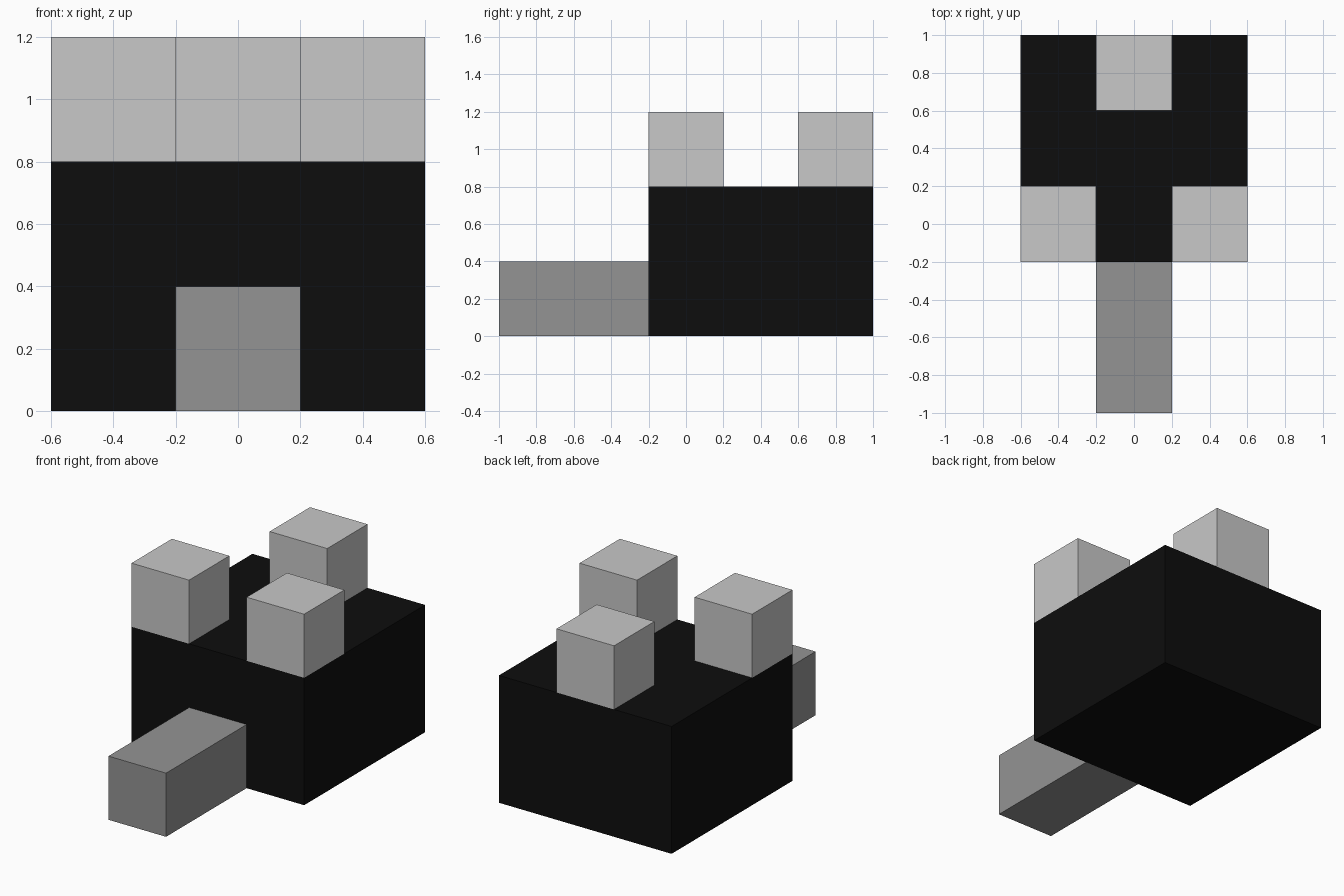
import bpy

if "Cube" in bpy.data.objects:
    bpy.data.objects.remove(bpy.data.objects["Cube"])


def material(name, srgb):
    v = srgb / 255
    lin = v / 12.92 if v <= 0.04045 else ((v + 0.055) / 1.055) ** 2.4
    m = bpy.data.materials.new(name)
    m.diffuse_color = (lin, lin, lin, 1)
    m.use_nodes = True
    m.node_tree.nodes["Principled BSDF"].inputs["Base Color"].default_value = m.diffuse_color
    return m


def box(name, lo, hi, mat):
    centre = [(a + b) / 2 for a, b in zip(lo, hi)]
    bpy.ops.mesh.primitive_cube_add(size=1, location=centre)
    ob = bpy.context.object
    ob.name = name
    ob.scale = [b - a for a, b in zip(lo, hi)]
    bpy.ops.object.transform_apply(location=False, rotation=False, scale=True)
    ob.data.materials.append(mat)
    return ob


black = material("black", 13)
light_grey = material("light grey", 200)
mid_grey = material("mid grey", 148)

# Main block
box("body", (-0.6, -0.2, 0), (0.6, 1.0, 0.8), black)

# Bar sticking out of the front
box("front_bar", (-0.2, -1.0, 0), (0.2, -0.2, 0.4), mid_grey)

# Cubes on top: two at the front corners, one at the back centre
for name, x, y in (("front_left_cube", -0.4, 0.0),
                   ("front_right_cube", 0.4, 0.0),
                   ("back_cube", 0.0, 0.8)):
    box(name, (x - 0.2, y - 0.2, 0.8), (x + 0.2, y + 0.2, 1.2), light_grey)
